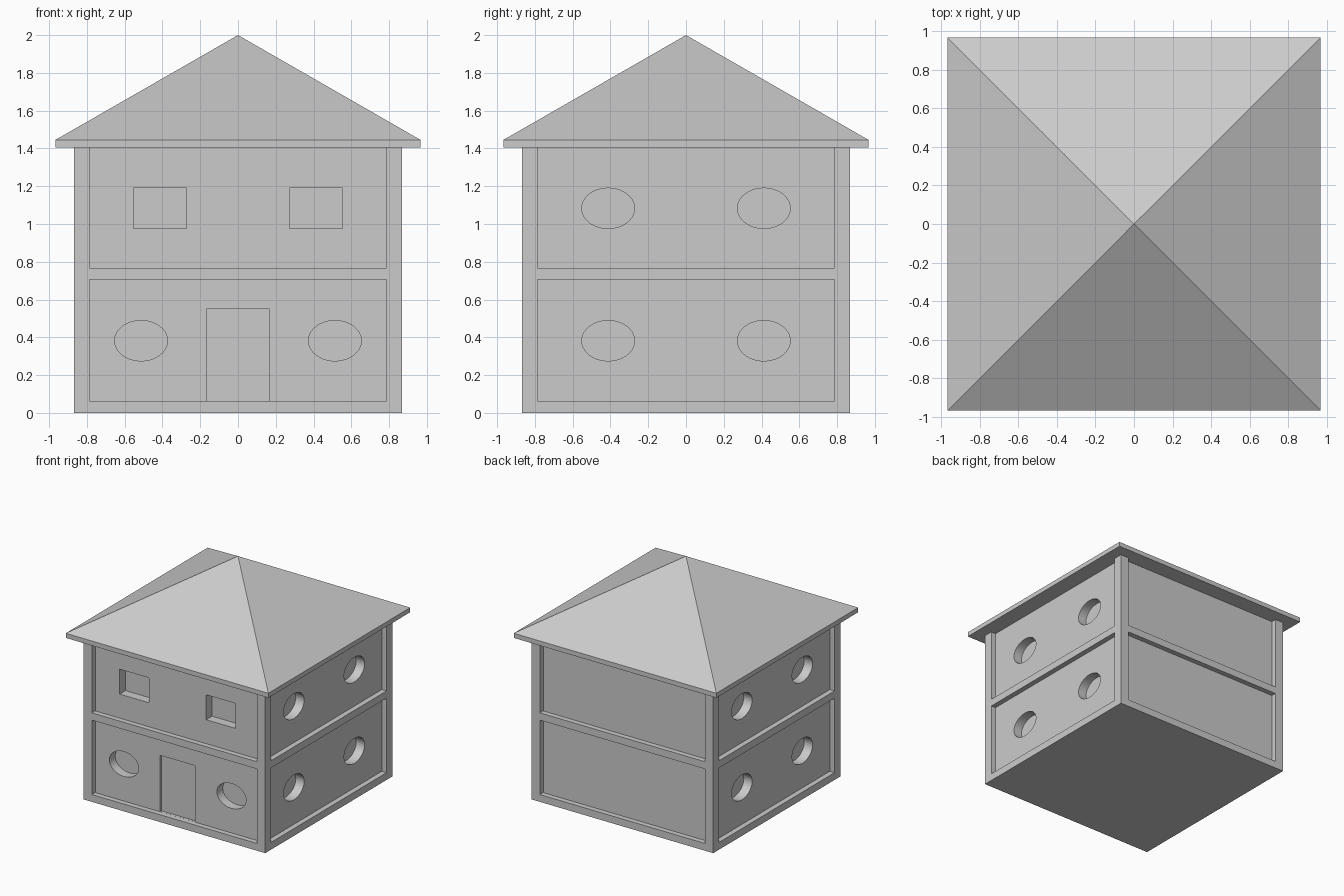
import bpy, bmesh, math
from mathutils import Matrix

if "Cube" in bpy.data.objects:
    bpy.data.objects.remove(bpy.data.objects["Cube"])

HALF, EAVE = 0.867, 1.405      # wall half width, wall top
RECESS, HOLE = 0.045, 0.08     # panel depth, window depth behind the panel
PANEL = HALF - RECESS


def add_object(name, bm):
    bmesh.ops.recalc_face_normals(bm, faces=bm.faces)
    mesh = bpy.data.meshes.new(name)
    bm.to_mesh(mesh)
    bm.free()
    ob = bpy.data.objects.new(name, mesh)
    bpy.context.collection.objects.link(ob)
    return ob


def box(bm, x0, x1, y0, y1, z0, z1, turn=0):
    """Box laid out on the front side, then turned about z."""
    m = (Matrix.Rotation(math.radians(turn), 4, 'Z')
         @ Matrix.Translation(((x0 + x1) / 2, (y0 + y1) / 2, (z0 + z1) / 2))
         @ Matrix.Diagonal((x1 - x0, y1 - y0, z1 - z0, 1)))
    bmesh.ops.create_cube(bm, size=1, matrix=m)


def oval(bm, x, z, turn=0):
    """Oval window plug on the front side, then turned about z."""
    y0, y1 = -HALF - 0.05, -PANEL + HOLE
    m = (Matrix.Rotation(math.radians(turn), 4, 'Z')
         @ Matrix.Translation((x, (y0 + y1) / 2, z))
         @ Matrix.Diagonal((0.14, 1, 0.107, 1))
         @ Matrix.Rotation(math.pi / 2, 4, 'X'))
    bmesh.ops.create_cone(bm, cap_ends=True, segments=40, radius1=1, radius2=1,
                          depth=y1 - y0, matrix=m)


# Recessed panels: two storeys on all four sides
panels = bmesh.new()
for turn in (0, 90, 180, 270):
    for z0, z1 in ((0.063, 0.705), (0.768, EAVE + 0.1)):
        box(panels, -0.787, 0.787, -HALF - 0.1, -PANEL, z0, z1, turn)
panel_cutter = add_object("panel_cutter", panels)

# Window and door openings
openings = bmesh.new()
box(openings, -0.167, 0.167, -HALF - 0.05, -PANEL + 0.02, 0.0635, 0.55)
for s in (-1, 1):
    oval(openings, s * 0.513, 0.382)
    box(openings, s * 0.413 - 0.141, s * 0.413 + 0.141,
        -HALF - 0.05, -PANEL + HOLE, 0.975, 1.19)
    for turn in (90, 270):
        for z in (0.382, 1.083):
            oval(openings, s * 0.412, z, turn)
opening_cutter = add_object("opening_cutter", openings)

# Walls
walls_bm = bmesh.new()
box(walls_bm, -HALF, HALF, -HALF, HALF, 0, EAVE)
walls = add_object("walls", walls_bm)
for cutter in (panel_cutter, opening_cutter):
    cutter.hide_render = True
    mod = walls.modifiers.new(cutter.name, 'BOOLEAN')
    mod.operation, mod.solver, mod.object = 'DIFFERENCE', 'EXACT', cutter
depsgraph = bpy.context.evaluated_depsgraph_get()
cut_mesh = bpy.data.meshes.new_from_object(walls.evaluated_get(depsgraph))
walls.modifiers.clear()
walls.data = cut_mesh
for cutter in (panel_cutter, opening_cutter):
    bpy.data.objects.remove(cutter)

# Roof: thin eave slab rising to a pyramid
R = 0.967
roof = bmesh.new()
corners = [(-R, -R), (R, -R), (R, R), (-R, R)]
low = [roof.verts.new((x, y, EAVE)) for x, y in corners]
top = [roof.verts.new((x, y, 1.445)) for x, y in corners]
apex = roof.verts.new((0, 0, 2))
roof.faces.new(low)
for i in range(4):
    j = (i + 1) % 4
    roof.faces.new((low[i], low[j], top[j], top[i]))
    roof.faces.new((top[i], top[j], apex))
add_object("roof", roof)
